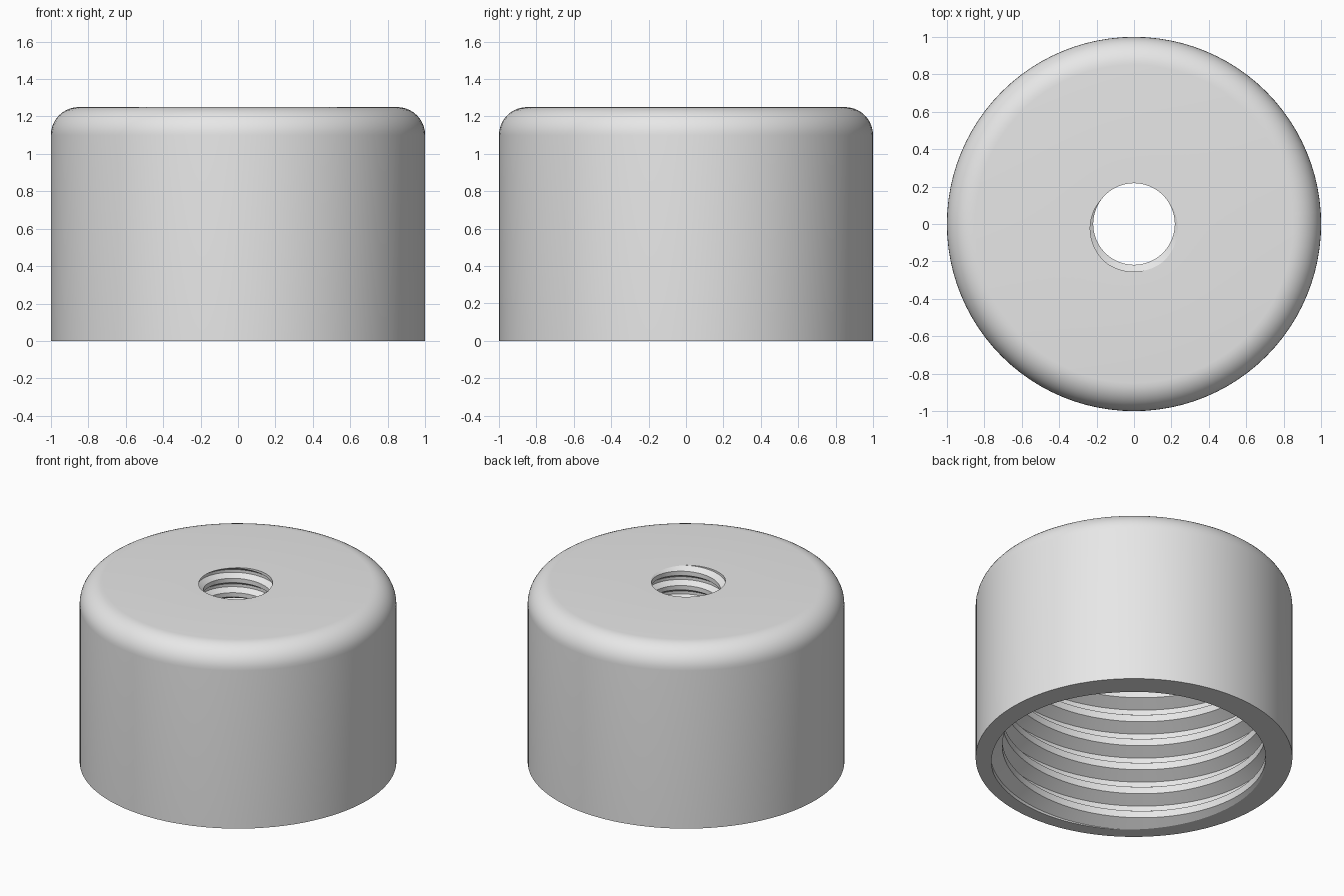
import bpy
import bmesh
import math

if "Cube" in bpy.data.objects:
    bpy.data.objects.remove(bpy.data.objects["Cube"])

N = 96             # segments around
HEIGHT = 1.25
CEILING = 1.03     # underside of the top plate
FILLET = 0.15


def thread_column(turn, z0, z1, z_ref, pitch, major, minor, root, crest):
    """Points (r, z) up a threaded bore at one angle, clamped to z0..z1.
    The root is centred at the front (270 degrees) at height z_ref."""
    flank = (1 - root - crest) / 2
    a, b = root / 2, root / 2 + flank

    def radius(z):
        u = ((z - z_ref) / pitch - turn + 0.75) % 1
        u = min(u, 1 - u)
        t = min(max((u - a) / (b - a), 0), 1)
        return major + (minor - major) * t

    first = math.floor((z0 - z_ref) / pitch) - 3
    last = math.ceil((z1 - z_ref) / pitch) + 3
    points = []
    for k in range(first, last + 1):
        for u in (a, b, 1 - b, 1 - a):
            z = z_ref + pitch * (k + u + turn - 0.75)
            z = min(max(z, z0), z1)
            points.append((radius(z), z))
    return points


def cap_column(turn):
    """Closed cross-section of the cap at one angle."""
    outer = [(1.0, 0.0)]
    for i in range(11):
        t = math.pi / 2 * i / 10
        outer.append((1 - FILLET + FILLET * math.cos(t),
                      HEIGHT - FILLET + FILLET * math.sin(t)))
    small = thread_column(turn, CEILING, HEIGHT, HEIGHT, 0.10, 0.255, 0.218, 0.2, 0.3)
    large = thread_column(turn, 0.0, CEILING, 0.0, 0.175, 0.91, 0.832, 0.2, 0.28)
    return outer + small[::-1] + large[::-1]


# Threaded cap: sweep the section around, letting the bores follow their helix
bm = bmesh.new()
columns = []
for i in range(N + 1):
    angle = 2 * math.pi * i / N
    columns.append([bm.verts.new((r * math.cos(angle), r * math.sin(angle), z))
                    for r, z in cap_column(i / N)])
for c, d in zip(columns, columns[1:]):
    n = len(c)
    for j in range(n):
        k = (j + 1) % n
        bm.faces.new((c[j], d[j], d[k], c[k]))
bmesh.ops.remove_doubles(bm, verts=bm.verts, dist=1e-4)
bmesh.ops.recalc_face_normals(bm, faces=bm.faces)

mesh = bpy.data.meshes.new("threaded_cap")
bm.to_mesh(mesh)
bm.free()
cap = bpy.data.objects.new("threaded_cap", mesh)
bpy.context.collection.objects.link(cap)

grey = bpy.data.materials.new("light_grey")
grey.diffuse_color = (0.8, 0.8, 0.8, 1)
grey.use_nodes = True
grey.node_tree.nodes["Principled BSDF"].inputs["Base Color"].default_value = grey.diffuse_color
mesh.materials.append(grey)

# Smooth walls, crisp thread edges
bpy.context.view_layer.objects.active = cap
cap.select_set(True)
bpy.ops.object.shade_smooth_by_angle(angle=math.radians(30))
